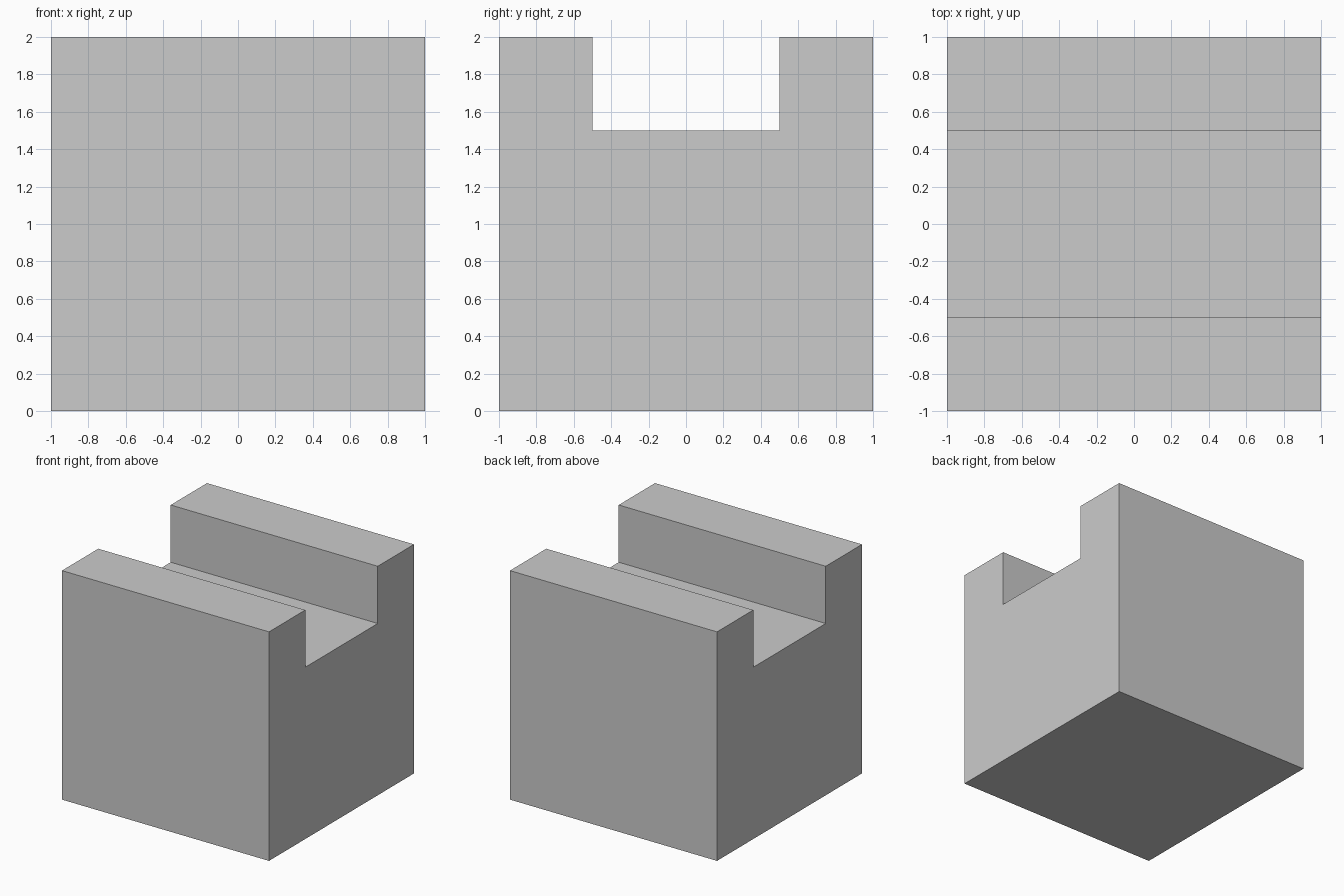
import bpy
import bmesh

if "Cube" in bpy.data.objects:
    bpy.data.objects.remove(bpy.data.objects["Cube"])

# Channel block: U-shaped side profile (y, z) extruded along x
profile = [(-1, 0), (1, 0), (1, 2), (0.5, 2), (0.5, 1.5),
           (-0.5, 1.5), (-0.5, 2), (-1, 2)]

bm = bmesh.new()
face = bm.faces.new([bm.verts.new((-1, y, z)) for y, z in profile])
extruded = bmesh.ops.extrude_face_region(bm, geom=[face], use_keep_orig=True)
end_verts = [g for g in extruded["geom"] if isinstance(g, bmesh.types.BMVert)]
bmesh.ops.translate(bm, verts=end_verts, vec=(2, 0, 0))
bmesh.ops.recalc_face_normals(bm, faces=bm.faces)

mesh = bpy.data.meshes.new("channel_block")
bm.to_mesh(mesh)
bm.free()
block = bpy.data.objects.new("channel_block", mesh)
bpy.context.collection.objects.link(block)
